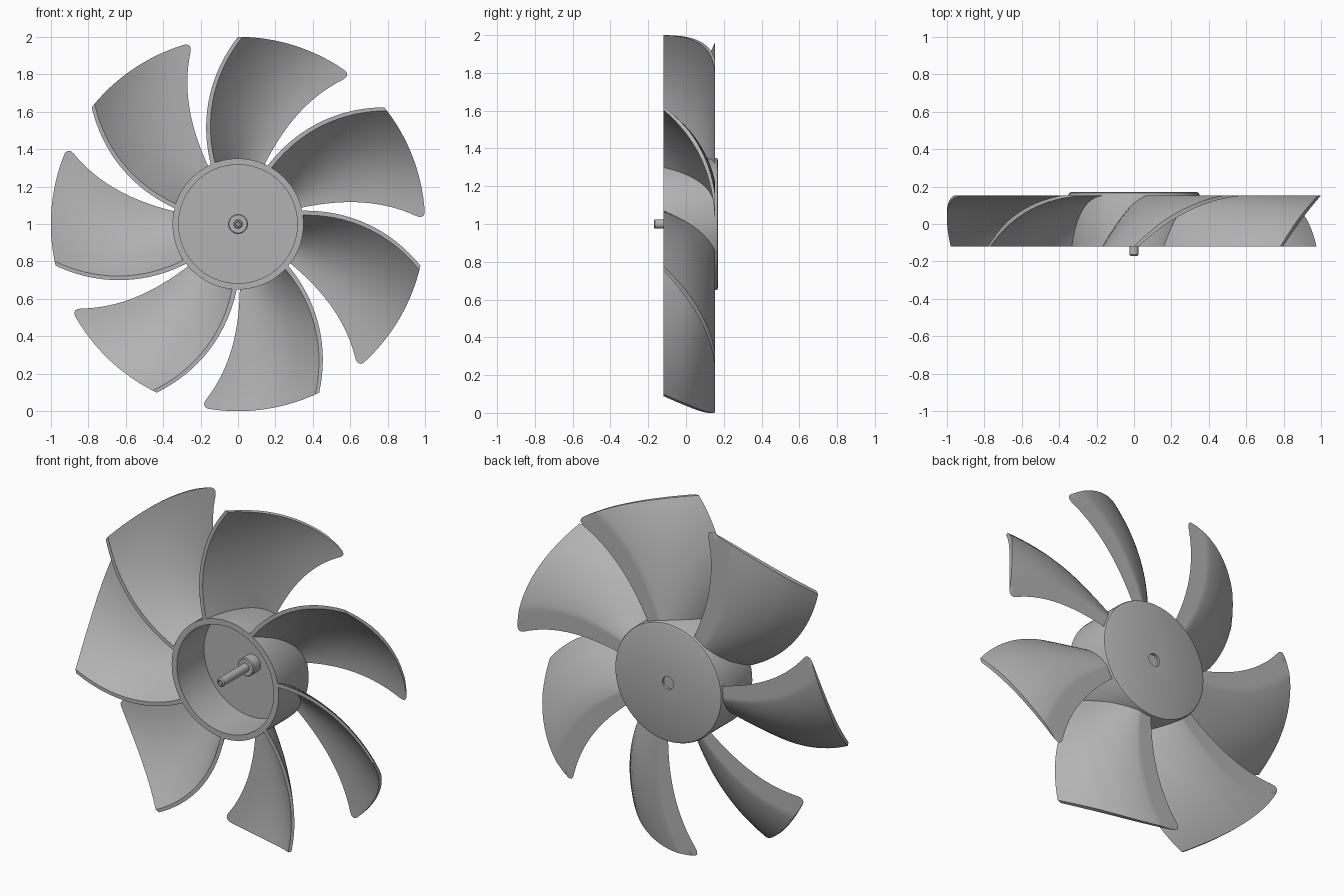
import bpy, bmesh, math

if "Cube" in bpy.data.objects:
    bpy.data.objects.remove(bpy.data.objects["Cube"], do_unlink=True)

BLADES = 7
FRONT, BACK = -0.12, 0.153
ROOT, TIP = 0.335, 1.0
THICK = 0.024

grey = bpy.data.materials.new("plain_grey")
grey.use_nodes = True
colour = (0.45, 0.45, 0.45, 1)
grey.diffuse_color = colour
grey.node_tree.nodes["Principled BSDF"].inputs["Base Color"].default_value = colour


def finish(bm, name):
    bmesh.ops.remove_doubles(bm, verts=bm.verts, dist=1e-5)
    bmesh.ops.recalc_face_normals(bm, faces=bm.faces)
    mesh = bpy.data.meshes.new(name)
    bm.to_mesh(mesh)
    bm.free()
    mesh.materials.append(grey)
    return mesh


def place(mesh, name, turn=0.0):
    obj = bpy.data.objects.new(name, mesh)
    obj.location.z = 1
    obj.rotation_euler.y = turn
    bpy.context.collection.objects.link(obj)
    return obj


def lathe(name, profile, steps):
    """Spin (radius, y) points around the fan axis."""
    bm = bmesh.new()
    verts = [bm.verts.new((r, y, 0)) for r, y in profile]
    edges = [bm.edges.new(pair) for pair in zip(verts, verts[1:])]
    bmesh.ops.spin(bm, geom=verts + edges, cent=(0, 0, 0), axis=(0, 1, 0),
                   angle=math.tau, steps=steps)
    return place(finish(bm, name), name)


# Hub cup, open at the front, with a shallow hole in its back
parts = [
    lathe("hub", [(0, 0.155), (0.037, 0.155), (0.037, 0.17), (0.337, 0.17),
                  (0.346, 0.166), (0.35, 0.157), (0.35, FRONT),
                  (0.317, FRONT), (0.317, 0.135), (0, 0.135)], 96),
    lathe("shaft_collar", [(0, 0.14), (0.053, 0.14), (0.053, 0.075),
                           (0.048, 0.07), (0, 0.07)], 40),
    lathe("shaft", [(0, 0.1), (0.025, 0.1), (0.025, -0.163), (0.019, -0.17),
                    (0.013, -0.17), (0.01, -0.163), (0, -0.163)], 32),
]


def blade_point(s, v, side):
    """s runs from leading to trailing edge, v from root to tip."""
    corner = max(0, (s - 0.92) / 0.08)
    tip = TIP - 0.045 * (1 - math.sqrt(max(0, 1 - corner * corner)))
    r = ROOT + (tip - ROOT) * v
    u = (r - ROOT) / (TIP - ROOT)
    lead = math.radians(-25 + 20 * u + 5 * u * u) + THICK / r
    trail = math.radians(24 + 5 * u + 8.5 * u * u)
    rise = 0.88 * (1 - (1 - s) ** 2.3) + 0.12 * s
    y = FRONT + (BACK - FRONT) * rise
    a = lead + (trail - lead) * s
    if side:
        a -= THICK / r
        y = min(BACK, y + 0.012 * min(1, s * 4))
    return r * math.sin(a), y, r * math.cos(a)


# One curved blade: front and back skins joined by a rim
COLS, ROWS = 28, 18
bm = bmesh.new()
skins = [[[bm.verts.new(blade_point(1 - (1 - i / COLS) ** 1.5, j / ROWS, side))
           for j in range(ROWS + 1)] for i in range(COLS + 1)]
         for side in (0, 1)]
for g in skins:
    for i in range(COLS):
        for j in range(ROWS):
            bm.faces.new((g[i][j], g[i + 1][j], g[i + 1][j + 1], g[i][j + 1]))
border = ([(i, 0) for i in range(COLS)] + [(COLS, j) for j in range(ROWS)]
          + [(i, ROWS) for i in range(COLS, 0, -1)]
          + [(0, j) for j in range(ROWS, 0, -1)])
f, b = skins
for (i, j), (k, l) in zip(border, border[1:] + border[:1]):
    bm.faces.new((f[i][j], f[k][l], b[k][l], b[i][j]))
blade_mesh = finish(bm, "blade")

# Blades repeated around the hub
for n in range(BLADES):
    parts.append(place(blade_mesh, f"blade_{n + 1}", math.tau * n / BLADES))

# Smooth shading with crisp edges
bpy.ops.object.select_all(action="DESELECT")
for obj in parts:
    obj.select_set(True)
bpy.context.view_layer.objects.active = parts[0]
bpy.ops.object.shade_smooth_by_angle(angle=math.radians(35))
